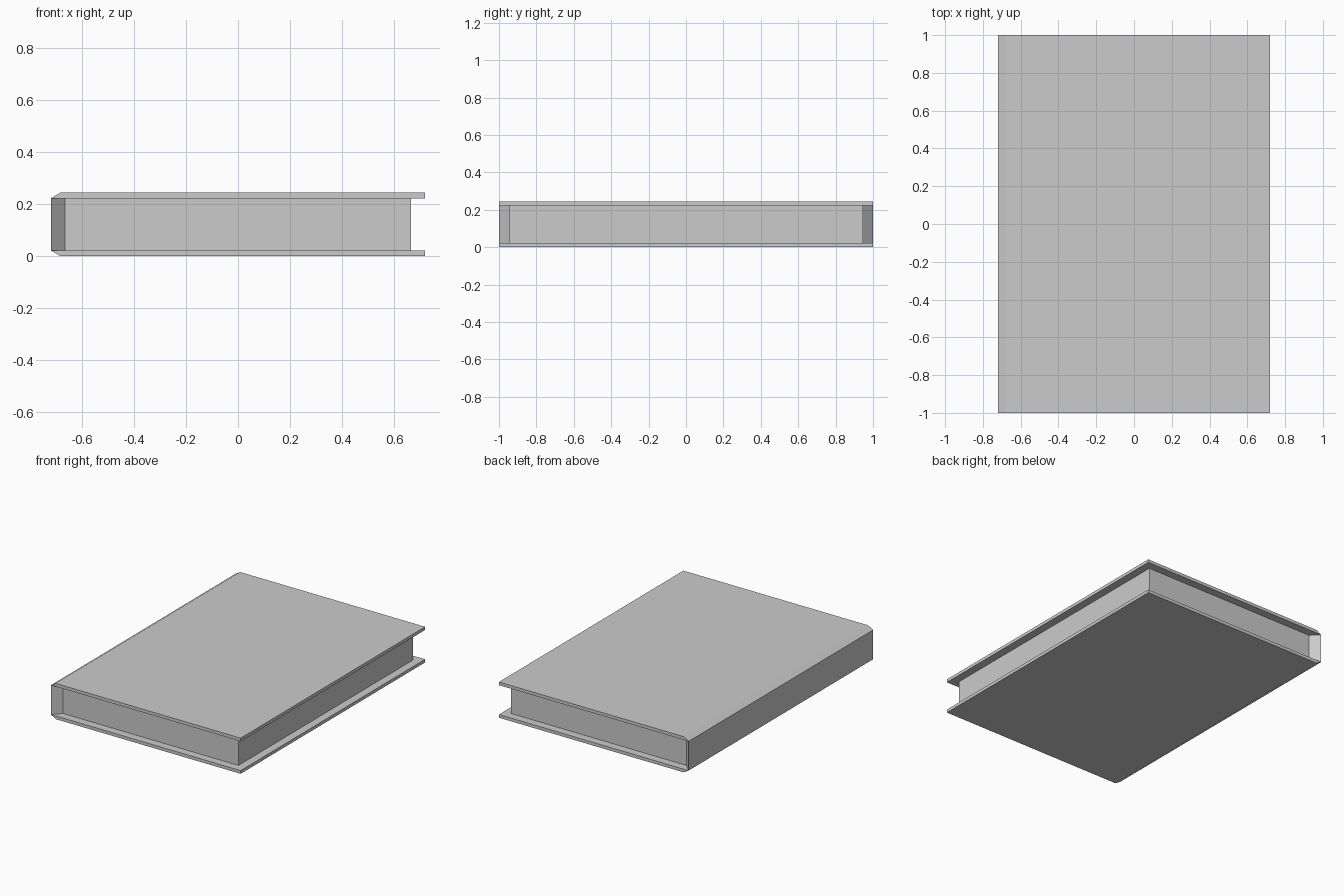
import bpy, bmesh

if "Cube" in bpy.data.objects:
    bpy.data.objects.remove(bpy.data.objects["Cube"])

HX, HY, H = 0.72, 1.0, 0.245      # half width, half depth, height
T, INSET, CHAMFER = 0.022, 0.055, 0.037  # cover thickness, page inset, spine chamfer

bm = bmesh.new()


def ring(x0, x1, y, z):
    """Rectangle of verts: front-left, front-right, back-right, back-left."""
    return [bm.verts.new(p) for p in
            ((x0, -y, z), (x1, -y, z), (x1, y, z), (x0, y, z))]


def bridge(a, b, sides):
    """Join two rings on the chosen sides (0 front, 1 right, 2 back, 3 left)."""
    for i in sides:
        j = (i + 1) % 4
        bm.faces.new((a[i], a[j], b[j], b[i]))


edges, pages = [], []
for outer_z, inner_z in ((0, T), (H, H - T)):
    # cover board, chamfered along the spine
    outer = ring(-HX + CHAMFER, HX, HY, outer_z)
    edge = ring(-HX, HX, HY, inner_z)
    bm.faces.new(outer)
    bridge(outer, edge, range(4))
    # overhanging lip on the three open sides
    page = ring(-HX + INSET, HX - INSET, HY - INSET, inner_z)
    bridge(edge, page, (0, 1, 2))
    edges.append(edge)
    pages.append(page)

# page block sides and flat spine
bridge(pages[0], pages[1], (0, 1, 2))
bridge(edges[0], edges[1], (3,))

# slanted spine ends, running from the outer corners in to the pages
for i in (0, 3):
    bm.faces.new((edges[0][i], pages[0][i], pages[1][i], edges[1][i]))

bmesh.ops.recalc_face_normals(bm, faces=bm.faces)
mesh = bpy.data.meshes.new("book")
bm.to_mesh(mesh)
bm.free()
bpy.context.collection.objects.link(bpy.data.objects.new("book", mesh))
